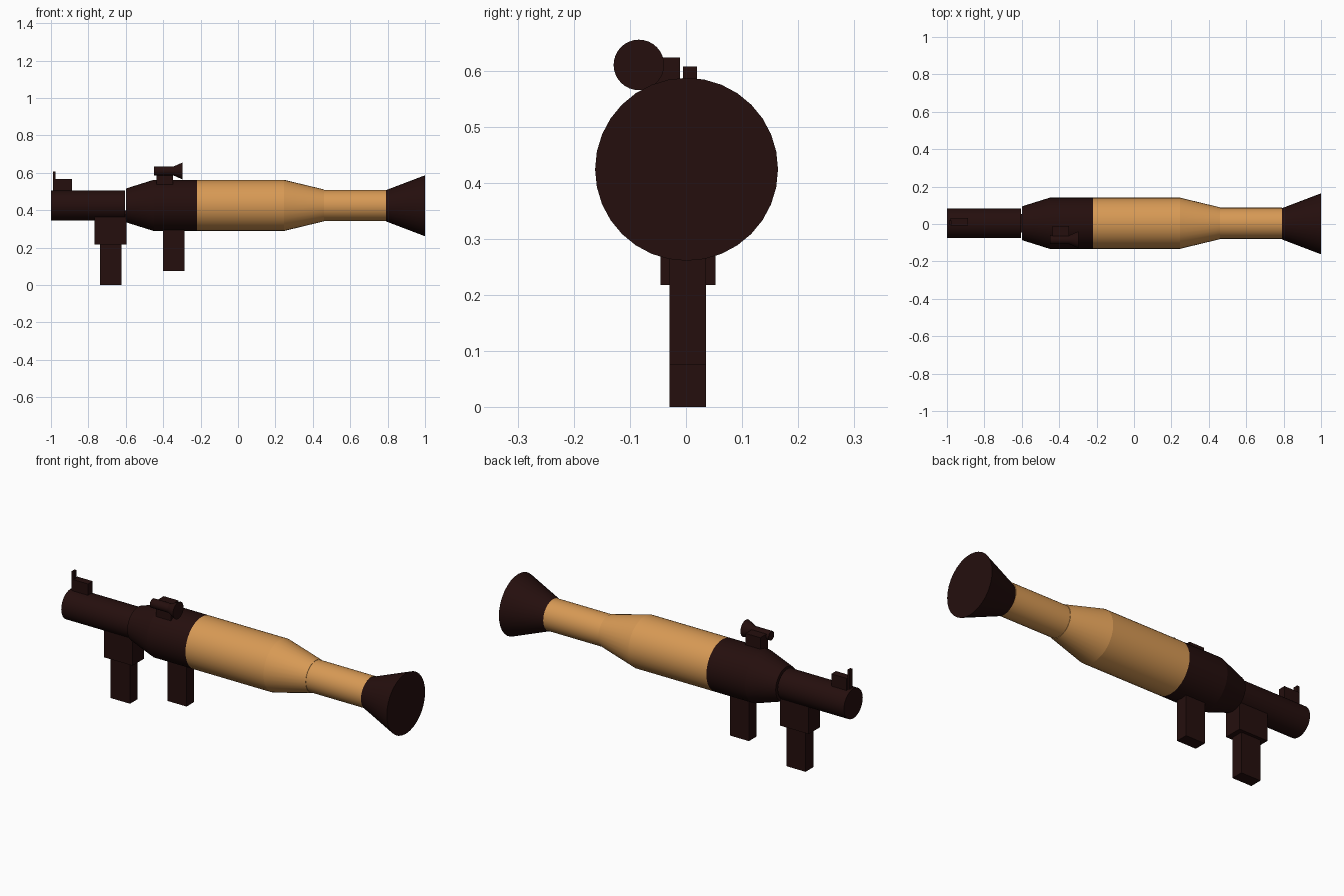
import bpy
import math
from mathutils import Vector

cube = bpy.data.objects.get("Cube")
if cube:
    bpy.data.objects.remove(cube, do_unlink=True)


def make_material(name, rgb):
    mat = bpy.data.materials.new(name)
    mat.use_nodes = True
    mat.diffuse_color = (*rgb, 1)
    mat.node_tree.nodes["Principled BSDF"].inputs["Base Color"].default_value = (*rgb, 1)
    return mat


DARK = make_material("dark brown metal", (0.018, 0.0045, 0.004))
WOOD = make_material("tan wood", (0.68, 0.32, 0.09))


def section(name, mat, x0, x1, r0, r1, y=0.004, z=0.426, sides=32):
    """Straight or tapered round section lying along x."""
    bpy.ops.mesh.primitive_cone_add(
        vertices=sides, radius1=r0, radius2=r1, depth=x1 - x0,
        location=((x0 + x1) / 2, y, z), rotation=(0, math.pi / 2, 0))
    obj = bpy.context.object
    obj.name = name
    obj.data.materials.append(mat)
    bpy.ops.object.shade_smooth_by_angle(angle=math.radians(30))


def box(name, low, high):
    """Dark box between two opposite corners."""
    low, high = Vector(low), Vector(high)
    bpy.ops.mesh.primitive_cube_add(size=1, location=(low + high) / 2)
    obj = bpy.context.object
    obj.name = name
    obj.scale = high - low
    bpy.ops.object.transform_apply(location=False, rotation=False, scale=True)
    obj.data.materials.append(DARK)


# Round body, from the muzzle tube to the exhaust bell
section("muzzle_tube", DARK, -1, -0.605, 0.08, 0.08)
section("muzzle_taper", DARK, -0.6, -0.45, 0.09, 0.137)
section("dark_barrel", DARK, -0.45, -0.22, 0.137, 0.137)
section("wood_barrel", WOOD, -0.22, 0.245, 0.137, 0.137)
section("wood_taper", WOOD, 0.245, 0.46, 0.137, 0.085)
section("wood_tube", WOOD, 0.46, 0.79, 0.083, 0.083)
section("exhaust_bell", DARK, 0.79, 1, 0.083, 0.163, y=0.001, z=0.424)

# Grips under the body
box("grip_housing", (-0.768, -0.045, 0.218), (-0.597, 0.053, 0.4))
box("trigger_grip", (-0.738, -0.029, 0), (-0.623, 0.036, 0.23))
box("second_grip", (-0.4, -0.029, 0.075), (-0.286, 0.036, 0.35))

# Iron sight on the muzzle tube
box("sight_block", (-0.98, -0.008, 0.48), (-0.888, 0.032, 0.566))
box("sight_post", (-0.988, -0.005, 0.49), (-0.975, 0.02, 0.607))

# Offset scope on the dark barrel
box("scope_mount", (-0.435, -0.075, 0.52), (-0.347, -0.011, 0.623))
section("scope_tube", DARK, -0.45, -0.345, 0.024, 0.024, y=-0.084, z=0.61)
section("scope_flare", DARK, -0.345, -0.297, 0.024, 0.045, y=-0.084, z=0.61)
